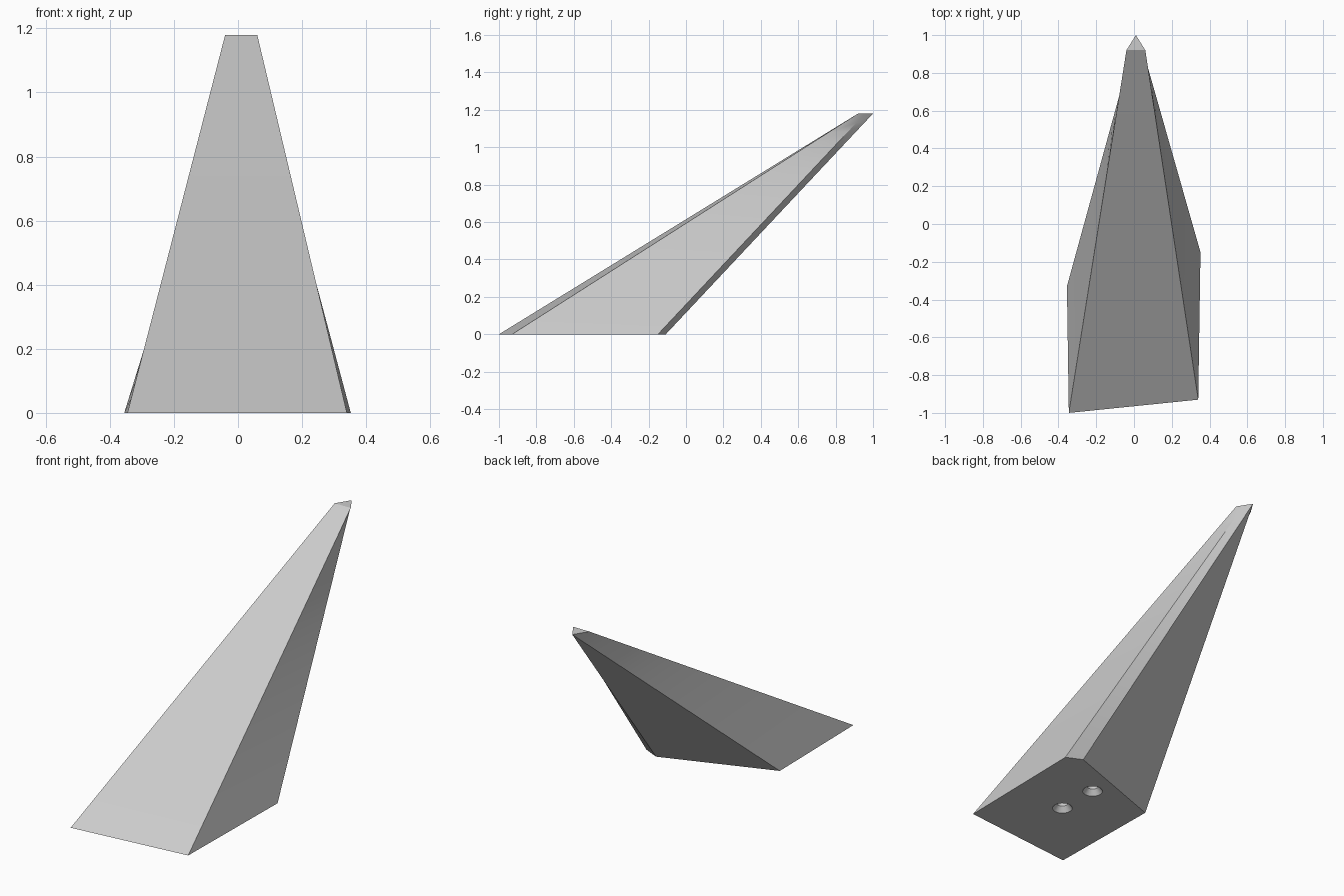
import bpy, bmesh
from mathutils import Vector

if "Cube" in bpy.data.objects:
    bpy.data.objects.remove(bpy.data.objects["Cube"])

H, STEPS = 1.18, 24
grey = bpy.data.materials.new("light_grey")
grey.diffuse_color = (0.6, 0.6, 0.6, 1)
grey.use_nodes = True
grey.node_tree.nodes["Principled BSDF"].inputs["Base Color"].default_value = grey.diffuse_color

# Base outline and the matching tip outline, counter-clockwise
base = [(-0.345, -1), (0.34, -0.93), (0.352, -0.15), (0.263, -0.108), (-0.355, -0.33)]
tip = [(-0.04, 0.92), (0.06, 0.92), (0.037, 0.957), (0.01, 1.0), (0.01, 1.0)]


def make_object(name, bm):
    bmesh.ops.recalc_face_normals(bm, faces=bm.faces)
    mesh = bpy.data.meshes.new(name)
    bm.to_mesh(mesh)
    bm.free()
    mesh.materials.append(grey)
    obj = bpy.data.objects.new(name, mesh)
    bpy.context.collection.objects.link(obj)
    return obj


# Leaning spike: ruled walls between base and tip
bm = bmesh.new()
rings = []
for i in range(STEPS + 1):
    t = i / STEPS
    rings.append([bm.verts.new(Vector((*b, 0)).lerp(Vector((*p, H)), t))
                  for b, p in zip(base, tip)])
n = len(base)
for lo, hi in zip(rings, rings[1:]):
    for k in range(n):
        j = (k + 1) % n
        bm.faces.new((lo[k], lo[j], hi[j], hi[k]))
bm.faces.new(rings[0][::-1])
bm.faces.new(rings[-1])
bmesh.ops.remove_doubles(bm, verts=bm.verts, dist=1e-4)
spike = make_object("leaning_spike", bm)

# Countersunk screw holes in the underside
profile = [(0.053, -0.02), (0.053, 0.0), (0.03, 0.03), (0.03, 0.12)]
for x, y in ((0.015, -0.576), (0.008, -0.334)):
    bm = bmesh.new()
    path = [bm.verts.new((x + r, y, z)) for r, z in profile]
    ends = [bm.verts.new((x, y, profile[0][1])), bm.verts.new((x, y, profile[-1][1]))]
    chain = [ends[0]] + path + [ends[1]]
    edges = [bm.edges.new(p) for p in zip(chain, chain[1:])]
    bmesh.ops.spin(bm, geom=chain + edges, cent=(x, y, 0), axis=(0, 0, 1),
                   angle=6.283185307, steps=24)
    bmesh.ops.remove_doubles(bm, verts=bm.verts, dist=1e-4)
    cutter = make_object("screw_hole_cutter", bm)
    cutter.hide_render = True
    cutter.hide_set(True)
    cut = spike.modifiers.new("screw_hole", 'BOOLEAN')
    cut.operation, cut.solver, cut.object = 'DIFFERENCE', 'EXACT', cutter

# Apply the cuts, then smooth the gently twisted walls
bpy.context.view_layer.objects.active = spike
spike.select_set(True)
for m in list(spike.modifiers):
    bpy.ops.object.modifier_apply(modifier=m.name)
bpy.ops.object.shade_smooth_by_angle(angle=0.35)
